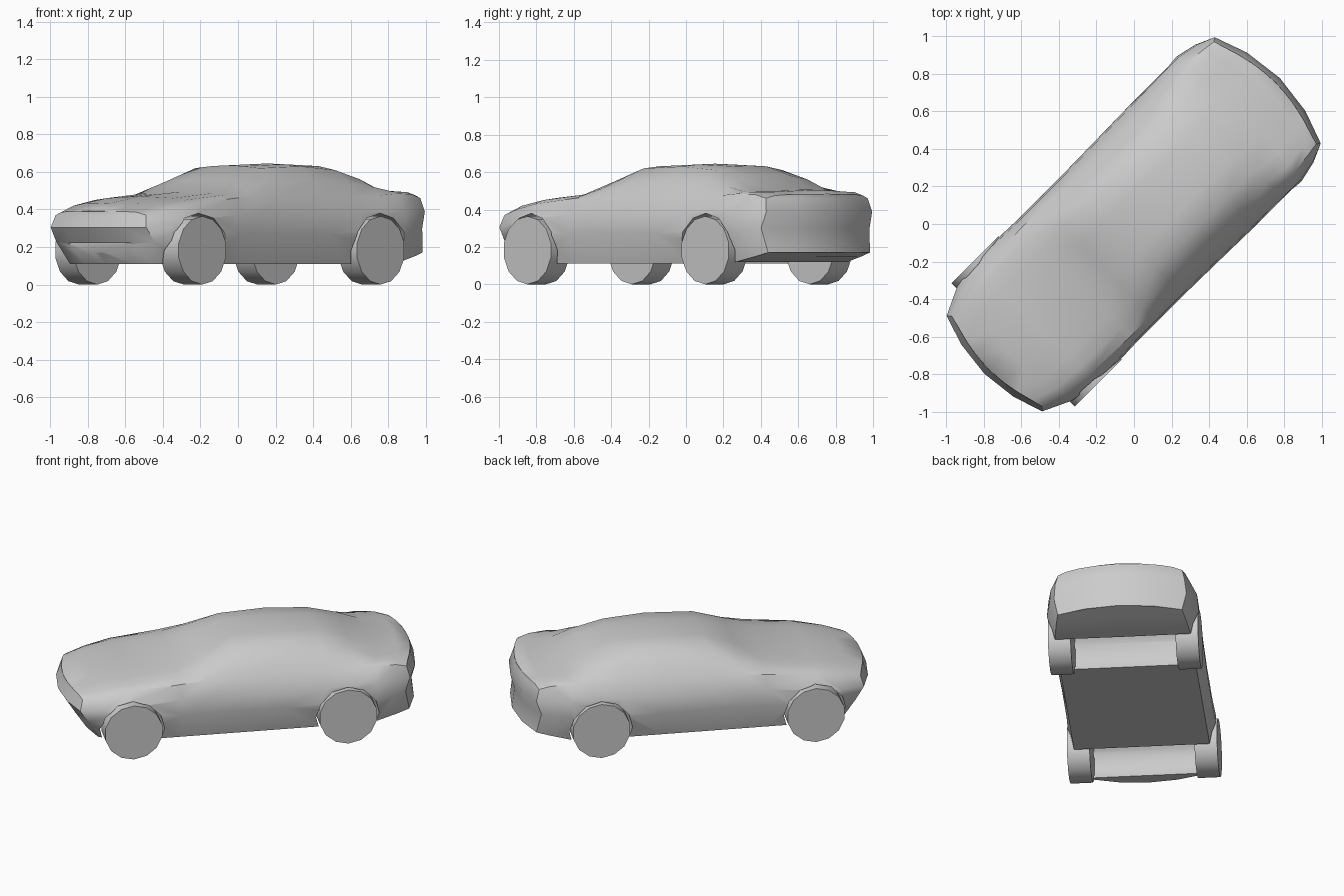
import bpy, bmesh, math
from mathutils import Matrix, Vector

if "Cube" in bpy.data.objects:
    bpy.data.objects.remove(bpy.data.objects["Cube"], do_unlink=True)

paint = bpy.data.materials.new("plain_grey")
paint.use_nodes = True
GREY = (0.6, 0.6, 0.6, 1)
paint.diffuse_color = GREY
paint.node_tree.nodes["Principled BSDF"].inputs["Base Color"].default_value = GREY


def add_object(name, bm, helper=False):
    """Turn a bmesh in car space (x runs nose to tail) into an object."""
    bmesh.ops.recalc_face_normals(bm, faces=bm.faces[:])
    mesh = bpy.data.meshes.new(name)
    bm.to_mesh(mesh)
    bm.free()
    mesh.materials.append(paint)
    obj = bpy.data.objects.new(name, mesh)
    bpy.context.collection.objects.link(obj)
    obj.rotation_euler.z = math.pi / 4      # the car stands diagonally
    obj.hide_render = helper
    obj.hide_viewport = False
    return obj


def activate(obj):
    bpy.ops.object.select_all(action='DESELECT')
    obj.select_set(True)
    bpy.context.view_layer.objects.active = obj


def table(points, value):
    """Piecewise linear lookup."""
    for (a, p), (b, q) in zip(points, points[1:]):
        if value <= b:
            return p + (q - p) * (max(value, a) - a) / (b - a)
    return points[-1][1]


def drum(name, x, y, z, radius, width, sides, helper=False):
    """Cylinder lying across the car."""
    bm = bmesh.new()
    place = Matrix.Translation((x, y, z)) @ Matrix.Rotation(math.pi / 2, 4, 'X')
    bmesh.ops.create_cone(bm, cap_ends=True, segments=sides, radius1=radius,
                          radius2=radius, depth=width, matrix=place)
    return add_object(name, bm, helper)


# Stations: position, floor height, sill, waist, belt half-widths,
# belt height, roof half-width, roof edge height, roof height
STATIONS = [
    (-1.13, .11, .33, .37, .34, .37, .20, .39, .395),
    (-.98, .11, .40, .44, .38, .40, .24, .43, .435),
    (-.74, .11, .42, .465, .40, .43, .25, .46, .47),
    (-.43, .11, .42, .455, .41, .46, .25, .488, .495),
    (-.28, .11, .42, .455, .405, .47, .26, .55, .56),
    (-.08, .11, .42, .455, .40, .47, .24, .62, .635),
    (.22, .11, .42, .46, .40, .47, .25, .63, .645),
    (.48, .11, .42, .465, .40, .47, .25, .61, .635),
    (.66, .11, .42, .47, .40, .475, .26, .56, .585),
    (.82, .12, .42, .47, .41, .485, .28, .495, .51),
    (1.0, .15, .40, .445, .395, .48, .26, .495, .505),
    (1.10, .17, .385, .41, .385, .46, .25, .48, .485),
]
NOSE_LEAN = [(.11, .13), (.3, 0), (.4, .04)]
TAIL_LEAN = [(.17, -.01), (.29, -.03), (.39, 0), (.49, -.04)]


def shaped(x, y, z):
    """Bow the nose and tail in plan and lean them in side view."""
    k = min(1, max(0, (abs(x) - .75) / .36))
    bow = .09 * (y / .39) ** 2
    if x < 0:
        return Vector((x + k * (bow + table(NOSE_LEAN, z)), y, z))
    return Vector((x - k * bow + k * k * table(TAIL_LEAN, z), y, z))


def half_ring(floor, sill, waist, belt, belt_z, roof, edge_z, roof_z):
    rise = belt_z - floor
    return [(0, floor), (sill, floor), (waist, floor + .45 * rise),
            (waist - .01, floor + .75 * rise), (belt, belt_z),
            ((belt + roof) / 2 + .015, (belt_z + edge_z) / 2 + .005),
            (roof, edge_z), (roof / 2, roof_z - .004), (0, roof_z)]


# Body shell: half is lofted, then mirrored
bm = bmesh.new()
rings = []
for x, *shape in STATIONS:
    rings.append([bm.verts.new(shaped(x, y, z)) for y, z in half_ring(*shape)])
for a, b in zip(rings, rings[1:]):
    for j in range(len(a) - 1):
        bm.faces.new((a[j], a[j + 1], b[j + 1], b[j]))

# Curved nose and tail panels
for x, *shape in (STATIONS[0], STATIONS[-1]):
    profile = half_ring(*shape)
    for (y0, z0), (y1, z1) in zip(profile, profile[1:]):
        for outer, inner in ((1, .55), (.55, 0)):
            corners = [(y0 * outer, z0), (y1 * outer, z1), (y1 * inner, z1), (y0 * inner, z0)]
            unique = list(dict.fromkeys(corners))
            if len(unique) > 2 and z0 != z1:
                bm.faces.new([bm.verts.new(shaped(x, y, z)) for y, z in unique])
bmesh.ops.remove_doubles(bm, verts=bm.verts[:], dist=.0005)
mirror = bmesh.ops.duplicate(bm, geom=bm.verts[:] + bm.edges[:] + bm.faces[:])["geom"]
for v in mirror:
    if isinstance(v, bmesh.types.BMVert):
        v.co.y = -v.co.y
bmesh.ops.remove_doubles(bm, verts=bm.verts[:], dist=.0005)
# close the narrow gaps left along the nose and tail rims
bmesh.ops.holes_fill(bm, edges=[e for e in bm.edges if e.is_boundary])
body = add_object("body_shell", bm)

# Wheel channels and lower grille recess
FRONT_AXLE, REAR_AXLE, HUB = -.734, .61, .182
cutters = [drum("front_channel_cutter", FRONT_AXLE, 0, HUB, .198, 1.2, 12, True),
           drum("rear_channel_cutter", REAR_AXLE, 0, HUB, .198, 1.2, 12, True)]
bm = bmesh.new()
bmesh.ops.create_cube(bm, size=1, matrix=Matrix.Translation((-1.1, 0, .195))
                      @ Matrix.Diagonal((.13, .47, .05, 1)))
cutters.append(add_object("grille_cutter", bm, True))
bpy.context.view_layer.update()
activate(body)
for cutter in cutters:
    cut = body.modifiers.new(cutter.name, 'BOOLEAN')
    cut.operation = 'DIFFERENCE'
    cut.solver = 'EXACT'
    cut.object = cutter
    bpy.ops.object.modifier_apply(modifier=cut.name)
for cutter in cutters:
    bpy.data.objects.remove(cutter, do_unlink=True)
bpy.ops.object.shade_smooth_by_angle(angle=math.radians(38))

# Wheels
for end, axle in (("front", FRONT_AXLE), ("rear", REAR_AXLE)):
    for side, sign in (("left", -1), ("right", 1)):
        wheel = drum(f"{end}_{side}_wheel", axle, sign * .395, HUB, .182, .14, 14)
        activate(wheel)
        bpy.ops.object.shade_smooth_by_angle(angle=math.radians(38))
